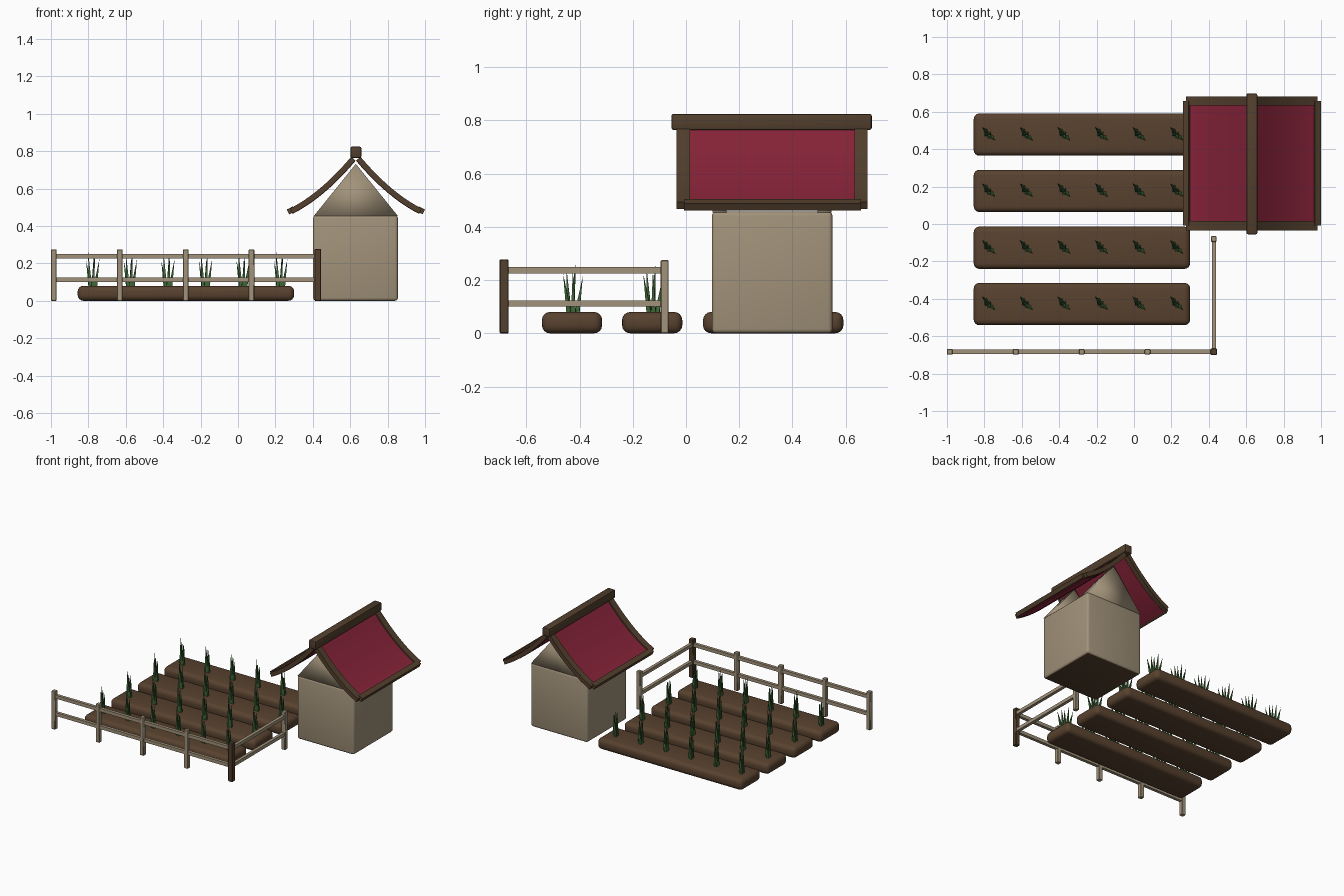
import bpy, bmesh, math
from mathutils import Vector

if "Cube" in bpy.data.objects:
    bpy.data.objects.remove(bpy.data.objects["Cube"])


def material(name, rgb):
    m = bpy.data.materials.new(name)
    m.diffuse_color = (*rgb, 1)
    m.use_nodes = True
    m.node_tree.nodes["Principled BSDF"].inputs["Base Color"].default_value = m.diffuse_color
    return m


BEIGE = material("pale_wood", (0.36, 0.29, 0.195))
BROWN = material("dark_wood", (0.085, 0.050, 0.026))
SOIL = material("soil", (0.098, 0.054, 0.028))
RED = material("roof_red", (0.24, 0.017, 0.040))
GREEN = material("leaf_green", (0.050, 0.135, 0.038))


def add(name, bm, mat, bevel=0, segments=2, angle=40):
    """Turn a bmesh into a finished, optionally bevelled object."""
    bmesh.ops.recalc_face_normals(bm, faces=bm.faces)
    if bevel:
        bmesh.ops.bevel(bm, geom=bm.edges[:], offset=bevel, segments=segments,
                        profile=0.5, affect='EDGES')
    mesh = bpy.data.meshes.new(name)
    bm.to_mesh(mesh)
    bm.free()
    mesh.materials.append(mat)
    ob = bpy.data.objects.new(name, mesh)
    bpy.context.collection.objects.link(ob)
    if angle:
        bpy.ops.object.select_all(action='DESELECT')
        ob.select_set(True)
        bpy.context.view_layer.objects.active = ob
        bpy.ops.object.shade_smooth_by_angle(angle=math.radians(angle))
    return ob


def box(name, lo, hi, mat, bevel=0, segments=2, angle=40):
    bm = bmesh.new()
    bmesh.ops.create_cube(bm, size=1)
    for v in bm.verts:
        v.co = Vector([l + (c + 0.5) * (h - l) for c, l, h in zip(v.co, lo, hi)])
    return add(name, bm, mat, bevel, segments, angle)


def extrude_y(name, outline, y0, y1, mat, bevel=0, angle=40):
    """Extrude an (x, z) outline along y."""
    bm = bmesh.new()
    face = bm.faces.new([bm.verts.new((x, y0, z)) for x, z in outline])
    new = bmesh.ops.extrude_face_region(bm, geom=[face])
    for v in new['geom']:
        if isinstance(v, bmesh.types.BMVert):
            v.co.y = y1
    return add(name, bm, mat, bevel, 2, angle)


CX = 0.63  # ridge line of the hut

# Hut body with dark underside
walls = box("hut_walls", (0.402, 0.097, 0), (0.855, 0.55, 0.457), BEIGE, 0.016, 3)
walls.data.materials.append(BROWN)
for p in walls.data.polygons:
    if p.normal.z < -0.9:
        p.material_index = 1

# Triangular gables at both ends
for name, y0, y1 in (("front_gable", 0.10, 0.152), ("back_gable", 0.493, 0.547)):
    extrude_y(name, [(0.405, 0.453), (0.855, 0.453), (CX, 0.732)], y0, y1, BEIGE, angle=180)


# Sweeping roof profile
def roof_point(o, depth, side):
    z = 0.80 - 1.234 * o + 1.03 * o * o
    slope = -1.234 + 2.06 * o
    n = Vector((-slope, 1)).normalized()
    return CX + side * (o - n.x * depth), z - n.y * depth


def roof_strip(name, o0, o1, top, bottom, y0, y1, mat, side, steps=10):
    os = [o0 + (o1 - o0) * i / steps for i in range(steps + 1)]
    outline = [roof_point(o, top, side) for o in os]
    outline += [roof_point(o, bottom, side) for o in reversed(os)]
    extrude_y(name, outline, y0, y1, mat)


for side, label in ((-1, "left"), (1, "right")):
    roof_strip(label + "_roof_panel", 0.025, 0.352, 0.010, 0.032, 0.0, 0.65, RED, side)
    roof_strip(label + "_front_barge_board", 0.025, 0.352, 0.0, 0.030, -0.035, 0.015, BROWN, side)
    roof_strip(label + "_back_barge_board", 0.025, 0.352, 0.0, 0.030, 0.633, 0.682, BROWN, side)
    roof_strip(label + "_eave_board", 0.336, 0.368, -0.003, 0.026, -0.008, 0.658, BROWN, side, 2)

# Ridge beam
box("ridge_beam", (0.601, -0.055, 0.764), (0.659, 0.698, 0.824), BROWN, 0.008)

# One sprout: slim blades fanned along a diagonal
bm = bmesh.new()
along, across = Vector((0.7, -0.7, 0)), Vector((0.7, 0.7, 0))
for b, t, w, h in ((-0.020, -0.052, 0.006, 0.215), (-0.008, -0.024, -0.006, 0.262),
                   (0.0, 0.004, 0.008, 0.235), (0.010, 0.026, -0.005, 0.25),
                   (0.020, 0.052, 0.004, 0.225)):
    tip = bm.verts.new(along * t + across * w + Vector((0, 0, h)))
    ring = []
    for k in range(4):
        a = math.tau * k / 4
        ring.append(bm.verts.new(along * (b + 0.014 * math.cos(a))
                                 + across * (w + 0.012 * math.sin(a)) + Vector((0, 0, 0.072))))
    bm.faces.new(ring)
    for k in range(4):
        bm.faces.new((ring[k], ring[(k + 1) % 4], tip))
sprout = add("sprout", bm, GREEN, angle=0)
sprout_mesh = sprout.data
bpy.data.objects.remove(sprout)

# Garden beds with rows of sprouts
for row, y in enumerate((-0.428, -0.127, 0.177, 0.478)):
    box(f"garden_bed_{row + 1}", (-0.857, y - 0.113, 0), (0.30, y + 0.113, 0.08),
        SOIL, 0.03, 4, 60)
    for col in range(6):
        plant = bpy.data.objects.new(f"sprout_{row + 1}_{col + 1}", sprout_mesh)
        plant.location = (-0.78 + 0.201 * col, y, 0)
        bpy.context.collection.objects.link(plant)

# Fence posts
FX, FY = 0.427, -0.683
for i, x in enumerate((-0.985, -0.632, -0.28, 0.072)):
    box(f"fence_post_{i + 1}", (x - 0.015, FY - 0.015, 0), (x + 0.015, FY + 0.015, 0.275), BEIGE, 0.003, 1)
box("side_fence_post", (FX - 0.015, -0.095, 0), (FX + 0.015, -0.065, 0.275), BEIGE, 0.003, 1)
box("corner_post", (FX - 0.017, FY - 0.017, 0), (FX + 0.017, FY + 0.017, 0.277), BROWN, 0.003, 1)

# Fence rails
for label, z in (("lower", 0.112), ("upper", 0.237)):
    box(label + "_front_rail", (-0.985, FY - 0.011, z - 0.012), (FX, FY + 0.011, z + 0.012), BEIGE)
    box(label + "_side_rail", (FX - 0.011, FY, z - 0.012), (FX + 0.011, -0.08, z + 0.012), BEIGE)
